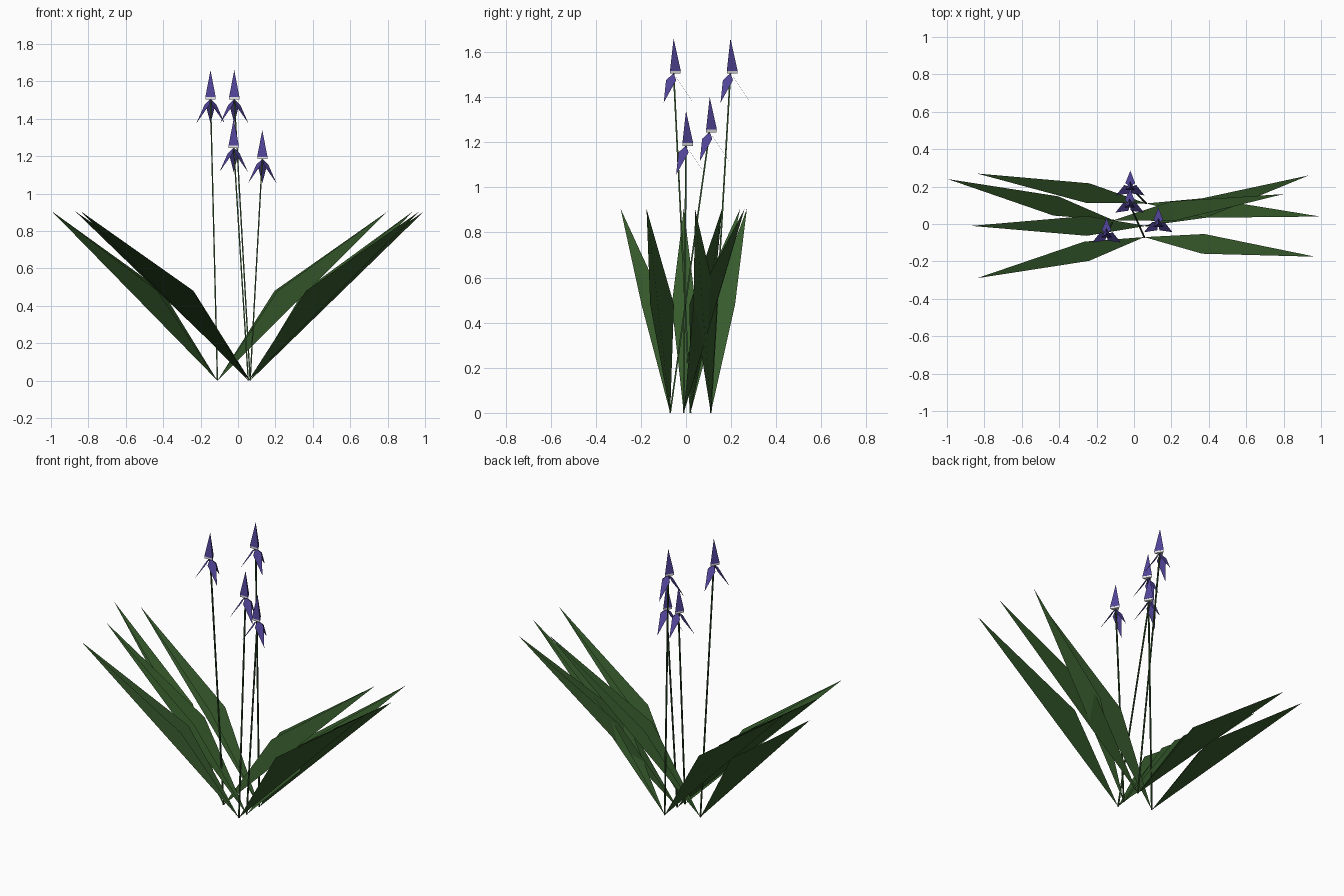
import bpy
import math
from mathutils import Vector

if "Cube" in bpy.data.objects:
    bpy.data.objects.remove(bpy.data.objects["Cube"])


def material(name, rgb):
    m = bpy.data.materials.new(name)
    m.diffuse_color = (*rgb, 1)
    m.use_nodes = True
    m.node_tree.nodes["Principled BSDF"].inputs["Base Color"].default_value = m.diffuse_color
    return m


LEAF = material("leaf green", (0.040, 0.112, 0.027))
STEM = material("stem green", (0.034, 0.090, 0.026))
PURPLE = material("petal purple", (0.085, 0.060, 0.320))
WHITE = material("band white", (0.90, 0.90, 0.90))


def add_mesh(name, verts, faces, mat):
    me = bpy.data.meshes.new(name)
    me.from_pydata(verts, [], faces)
    me.materials.append(mat)
    me.update()
    ob = bpy.data.objects.new(name, me)
    bpy.context.collection.objects.link(ob)
    return ob


def polar(radius, degrees, z=0.0):
    a = math.radians(degrees)
    return Vector((radius * math.cos(a), radius * math.sin(a), z))


# Leaf: two triangles folded along the straight line from root to tip
def leaf(root, tip):
    root, tip = Vector((*root, 0.0)), Vector((*tip, 0.905))
    along = Vector((tip.x - root.x, tip.y - root.y, 0)).normalized()
    side = Vector((-along.y, along.x, 0))
    middle = root + along * 0.317 + Vector((0, 0, 0.48))
    ob = add_mesh("leaf", [root, middle - side * 0.053, tip, middle + side * 0.053],
                  [(0, 1, 2), (0, 2, 3)], LEAF)
    # both halves share the shading of the whole blade
    normal = (tip - root).cross(side).normalized()
    if normal.z < 0:
        normal.negate()
    ob.data.polygons.foreach_set("use_smooth", [True, True])
    ob.data.normals_split_custom_set([normal] * 6)


# Stem: thin leaning prism
def stem(root, top):
    lo, hi = Vector((*root, 0.0)), Vector(top)
    verts = [p + polar(0.005, 90 * i + 45) for p in (lo, hi) for i in range(4)]
    faces = [(i, (i + 1) % 4, 4 + (i + 1) % 4, 4 + i) for i in range(4)]
    add_mesh("stem", verts, faces + [(3, 2, 1, 0), (4, 5, 6, 7)], STEM)


# Flower: upright three-sided bud, pale band and three drooping petals
def flower(center):
    c = Vector(center)
    angles = (90, 210, 330)
    bud = [c + polar(0.032, a, 0.006) for a in angles] + [c + Vector((0, 0, 0.15))]
    add_mesh("bud", bud, [(0, 1, 3), (1, 2, 3), (2, 0, 3), (2, 1, 0)], PURPLE)

    band = [c + polar(0.031, a, z) for z in (-0.006, 0.006) for a in angles]
    add_mesh("band", band, [(0, 1, 4, 3), (1, 2, 5, 4), (2, 0, 3, 5), (2, 1, 0), (3, 4, 5)], WHITE)

    verts, faces = [], []
    for a in angles:
        n = len(verts)
        across = polar(0.026, a + 90)
        shoulder = c + polar(0.022, a, -0.035)
        verts += [c + Vector((0, 0, -0.004)), shoulder - across,
                  c + polar(0.088, a, -0.135), shoulder + across]
        faces += [(n, n + 1, n + 2), (n, n + 2, n + 3)]
    add_mesh("drooping_petals", verts, faces, PURPLE)


# Each plant: root, left leaf tip, right leaf tip, flower centre
plants = [
    ((-0.11, 0.02), (-0.995, 0.24), (0.80, 0.16), (-0.147, -0.055, 1.51)),
    ((0.065, 0.11), (-0.84, 0.27), (0.995, 0.04), (-0.02, 0.197, 1.51)),
    ((0.055, -0.07), (-0.84, -0.29), (0.97, -0.175), (-0.023, 0.105, 1.25)),
    ((0.065, -0.01), (-0.87, -0.01), (0.935, 0.26), (0.13, 0.0, 1.19)),
]
for root, left_tip, right_tip, head in plants:
    leaf(root, left_tip)
    leaf(root, right_tip)
    stem(root, head)
    flower(head)
